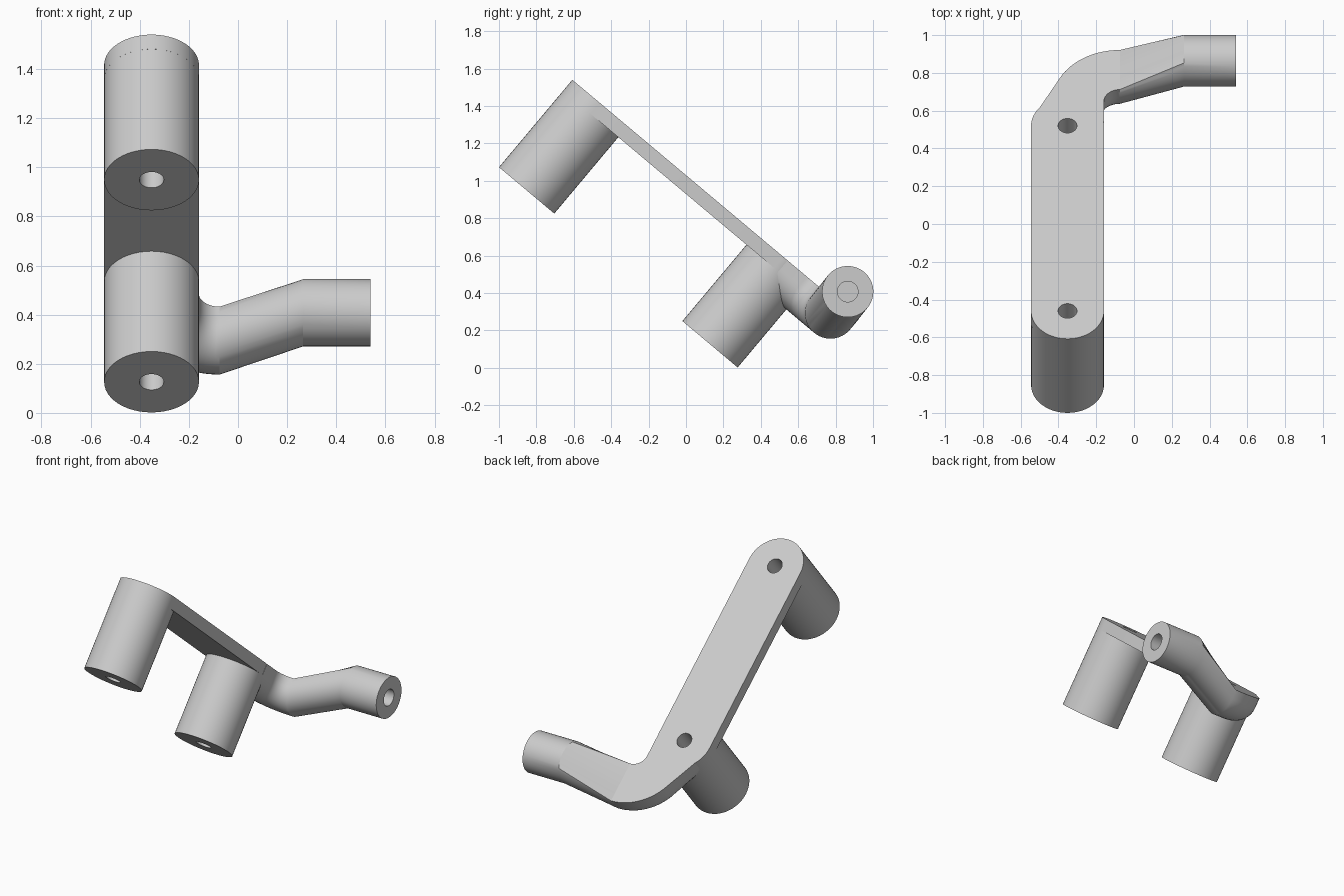
import bpy, bmesh
from math import sin, cos, pi, radians
from mathutils import Matrix, Vector

cube = bpy.data.objects.get("Cube")
if cube:
    bpy.data.objects.remove(cube)

SEGS = 48
POST_R, POST_LEN, HOLE_R = 0.193, 0.61, 0.05
SPAN, THICK, POST_X = 1.28, 0.077, -0.352
ARM_R, ARM_W = 0.137, -0.068
# Working frame: x across, y down the slope, z out of the plate's upper face
FRAME = Matrix.Translation((0, -0.46, 1.416)) @ Matrix.Rotation(radians(-40), 4, "X")

grey = bpy.data.materials.new("light_grey")
grey.use_nodes = True
grey.diffuse_color = (0.6, 0.6, 0.6, 1)
grey.node_tree.nodes["Principled BSDF"].inputs["Base Color"].default_value = grey.diffuse_color

ANGLES = [2 * pi * i / SEGS for i in range(SEGS)]


def loft(name, rings, closed=False):
    """Skin a list of equal rings; cap the ends unless the loop closes on itself."""
    bm = bmesh.new()
    loops = [[bm.verts.new(p) for p in ring] for ring in rings]
    pairs = list(zip(loops, loops[1:]))
    if closed:
        pairs.append((loops[-1], loops[0]))
    else:
        bm.faces.new(loops[0])
        bm.faces.new(loops[-1])
    for a, b in pairs:
        for i in range(len(a)):
            j = (i + 1) % len(a)
            bm.faces.new((a[i], a[j], b[j], b[i]))
    bmesh.ops.recalc_face_normals(bm, faces=bm.faces)
    mesh = bpy.data.meshes.new(name)
    bm.to_mesh(mesh)
    bm.free()
    mesh.materials.append(grey)
    obj = bpy.data.objects.new(name, mesh)
    obj.matrix_world = FRAME
    bpy.context.collection.objects.link(obj)
    return obj


def activate(obj):
    bpy.ops.object.select_all(action="DESELECT")
    obj.select_set(True)
    bpy.context.view_layer.objects.active = obj


def disc(y, z, r):
    return [(POST_X + r * cos(a), y + r * sin(a), z) for a in ANGLES]


def tube_ring(x, r):
    return [(x, 1.663 + r * cos(a), 0.079 + r * sin(a)) for a in ANGLES]


def arm_section(inner, outer):
    """Flat-topped section with a rounded underside, between two edge points."""
    mid, half = (inner + outer) / 2, (outer - inner) / 2
    ring = []
    for a in ANGLES:
        c, s = cos(a), sin(a)
        if s > 0:
            m = max(abs(c), abs(s))
            c, s = c / m, s / m
        p = mid + half * c
        ring.append((p.x, p.y, ARM_W + s * (-ARM_W if s > 0 else ARM_R)))
    return ring


# Plate with round ends
def stadium(z):
    return [(POST_X + POST_R * cos(pi * i / 32),
             POST_R * sin(pi * i / 32) + (SPAN if i <= 32 else 0), z)
            for i in list(range(33))] + \
           [(POST_X + POST_R * cos(pi * i / 32), POST_R * sin(pi * i / 32), z)
            for i in range(32, 65)]


plate = loft("plate", [stadium(-THICK), stadium(0)])

# Screw holes through the plate
for y in (0, SPAN):
    cutter = loft("hole_cutter", [disc(y, -0.3, HOLE_R), disc(y, 0.2, HOLE_R)])
    cutter.hide_render = True
    mod = plate.modifiers.new("hole", "BOOLEAN")
    mod.operation, mod.solver, mod.object = "DIFFERENCE", "EXACT", cutter
    activate(plate)
    bpy.ops.object.modifier_apply(modifier=mod.name)
    bpy.data.objects.remove(cutter)

# Hollow posts under each end of the plate
posts = [loft(name, [disc(y, -THICK, POST_R), disc(y, -POST_LEN, POST_R),
                     disc(y, -POST_LEN, HOLE_R), disc(y, -THICK, HOLE_R)], closed=True)
         for name, y in (("upper_post", 0), ("lower_post", SPAN))]

# Arm: leaves the lower post, turns sideways, rises into a round bored end
bend = Vector((-0.075, 1.445))
rings = [arm_section(Vector((-0.16, 1.31)), Vector((-0.51, 1.385)))]
STEPS = 12
for i in range(STEPS + 1):
    t = i / STEPS
    a_in = radians(180 - 90 * t)
    a_out = radians(149 - 59 * t)
    rings.append(arm_section(bend + 0.085 * Vector((cos(a_in), sin(a_in))),
                             bend + 0.358 * Vector((cos(a_out), sin(a_out)))))
rings += [tube_ring(0.265, ARM_R), tube_ring(0.54, ARM_R),
          tube_ring(0.54, 0.055), tube_ring(0.3, 0.055)]
arm = loft("arm", rings)

for obj in [plate, arm] + posts:
    activate(obj)
    bpy.ops.object.shade_smooth_by_angle(angle=radians(20))
